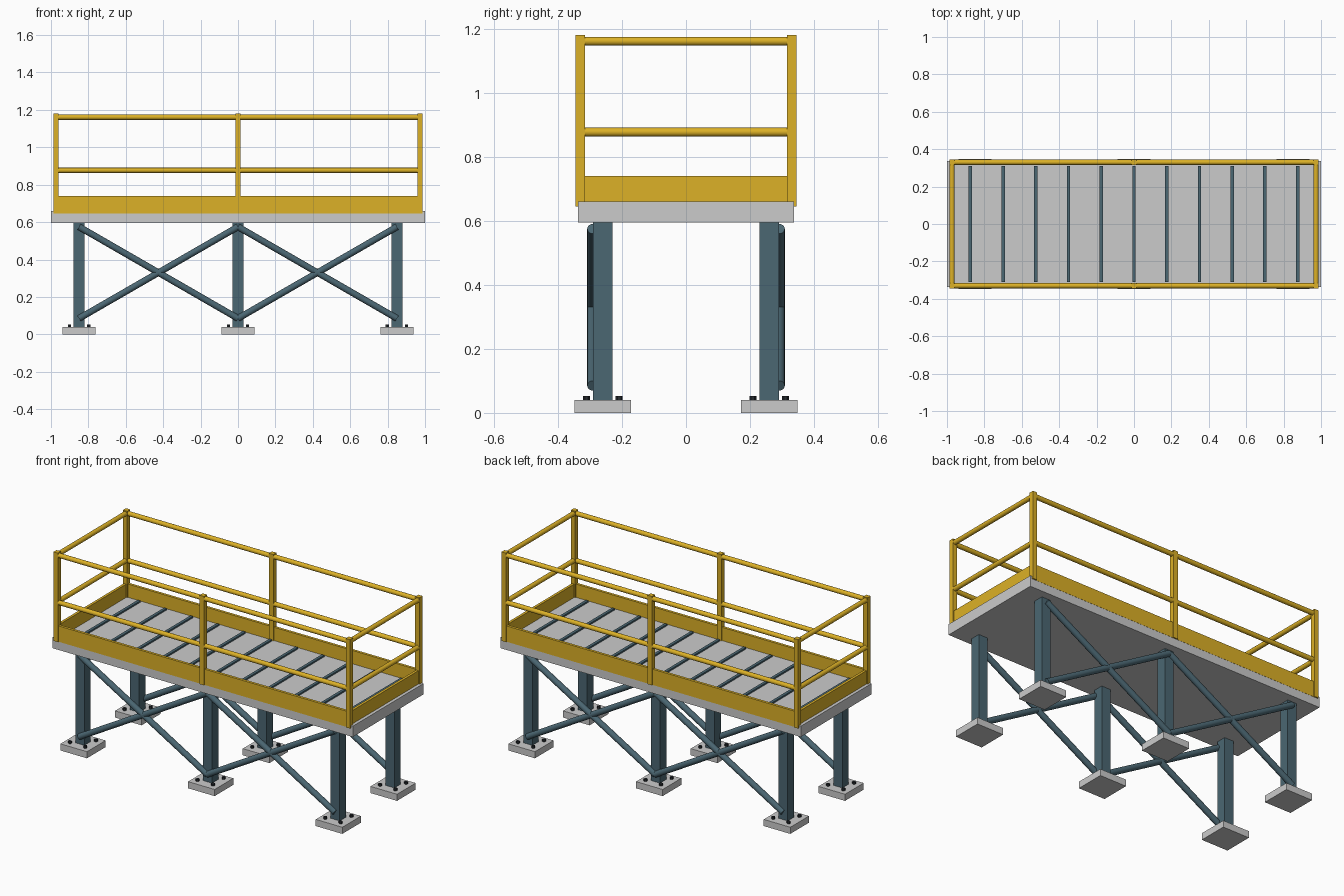
import bpy
from mathutils import Vector

if "Cube" in bpy.data.objects:
    bpy.data.objects.remove(bpy.data.objects["Cube"])


def material(name, color):
    m = bpy.data.materials.new(name)
    m.diffuse_color = (*color, 1)
    m.use_nodes = True
    m.node_tree.nodes["Principled BSDF"].inputs["Base Color"].default_value = m.diffuse_color
    return m


YELLOW = material("safety_yellow", (0.72, 0.44, 0.02))
STEEL = material("blue_steel", (0.07, 0.135, 0.17))
DARK = material("dark_steel", (0.02, 0.025, 0.03))


def box(name, center, size, mat=None):
    bpy.ops.mesh.primitive_cube_add(size=1, location=center)
    ob = bpy.context.object
    ob.name = name
    ob.scale = size
    bpy.ops.object.transform_apply(location=False, rotation=False, scale=True)
    if mat:
        ob.data.materials.append(mat)
    return ob


def tube(name, a, b, radius, mat, sides=20):
    a, b = Vector(a), Vector(b)
    d = b - a
    bpy.ops.mesh.primitive_cylinder_add(
        vertices=sides, radius=radius, depth=d.length, location=(a + b) / 2,
        rotation=d.to_track_quat('Z', 'Y').to_euler())
    ob = bpy.context.object
    ob.name = name
    ob.data.materials.append(mat)
    if sides > 8:
        bpy.ops.object.shade_smooth_by_angle()
    return ob


# Deck slab with raised tread bars
box("deck", (0, 0, 0.6275), (2.0, 0.674, 0.065))
for i in range(-5, 6):
    box("tread_bar", (i * 0.175, 0, 0.662), (0.018, 0.62, 0.014), STEEL)

LEG_X, LEG_Y = 0.85, 0.26
PX, PY = 0.973, 0.33
RAILS = (0.877, 1.161)

for sy in (-1, 1):
    # Legs, base plates and anchor bolts
    for x in (-LEG_X, 0, LEG_X):
        y = sy * LEG_Y
        box("leg", (x, y, 0.317), (0.06, 0.06, 0.556), STEEL)
        box("base_plate", (x, y, 0.02), (0.177, 0.177, 0.04))
        for dx in (-0.051, 0.051):
            for dy in (-0.051, 0.051):
                tube("anchor_bolt", (x + dx, y + dy, 0.038),
                     (x + dx, y + dy, 0.053), 0.0105, DARK, 6)

    # Cross braces on the outer leg faces
    for sx in (-1, 1):
        for z0, z1 in ((0.085, 0.575), (0.575, 0.085)):
            tube("cross_brace", (0, sy * 0.291, z0),
                 (sx * LEG_X, sy * 0.291, z1), 0.0175, STEEL)

    # Guard posts, long rails and long toe board
    for x in (-PX, 0, PX):
        box("guard_post", (x, sy * PY, 0.9125), (0.029, 0.029, 0.535), YELLOW)
    for z in RAILS:
        tube("side_rail", (-PX, sy * PY, z), (PX, sy * PY, z), 0.0138, YELLOW)
    box("side_toe_board", (0, sy * PY, 0.6925), (2 * PX, 0.016, 0.095), YELLOW)

# End rails and end toe boards
for sx in (-1, 1):
    for z in RAILS:
        tube("end_rail", (sx * PX, -PY, z), (sx * PX, PY, z), 0.0138, YELLOW)
    box("end_toe_board", (sx * PX, 0, 0.6925), (0.016, 2 * PY, 0.095), YELLOW)
